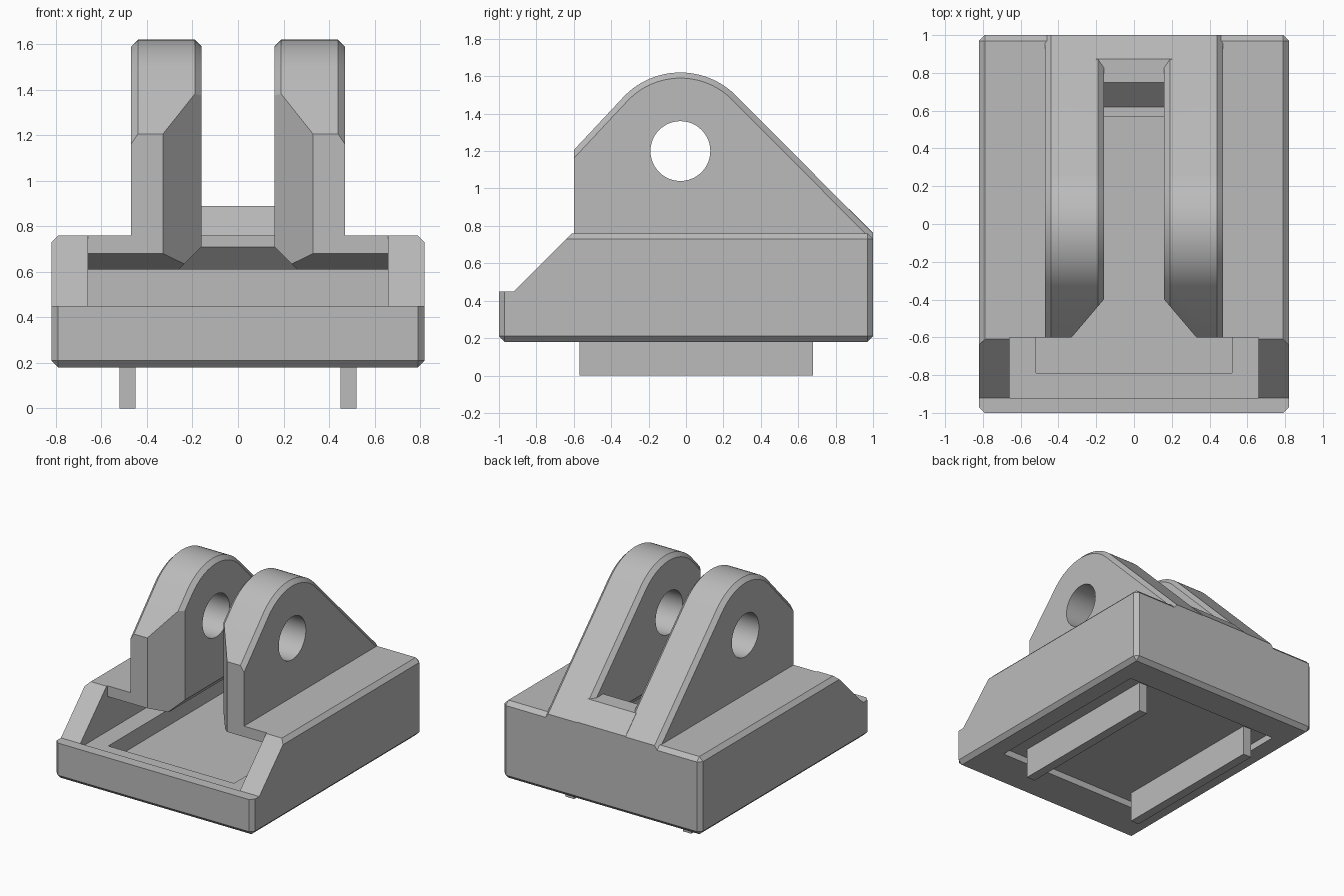
import bpy, bmesh, math

cube = bpy.data.objects.get("Cube")
if cube:
    bpy.data.objects.remove(cube, do_unlink=True)

grey = bpy.data.materials.new("plain grey")
grey.use_nodes = True
COLOUR = (0.5, 0.5, 0.5, 1)
grey.diffuse_color = COLOUR
grey.node_tree.nodes["Principled BSDF"].inputs["Base Color"].default_value = COLOUR


def make(name, bottom, top, edge_rule=None, width=0.03):
    """Solid between two matching loops, with optional chamfered edges."""
    bm = bmesh.new()
    a = [bm.verts.new(p) for p in bottom]
    b = [bm.verts.new(p) for p in top]
    n = len(a)
    bm.faces.new(a)
    bm.faces.new(b)
    for i in range(n):
        j = (i + 1) % n
        bm.faces.new((a[i], a[j], b[j], b[i]))
    bmesh.ops.recalc_face_normals(bm, faces=bm.faces)
    if edge_rule:
        edges = [e for e in bm.edges if edge_rule(e.verts[0].co, e.verts[1].co)]
        bmesh.ops.bevel(bm, geom=edges, offset=width, segments=1,
                        profile=0.5, affect='EDGES', clamp_overlap=False)
        bmesh.ops.recalc_face_normals(bm, faces=bm.faces)
    mesh = bpy.data.meshes.new(name)
    bm.to_mesh(mesh)
    bm.free()
    mesh.materials.append(grey)
    ob = bpy.data.objects.new(name, mesh)
    bpy.context.collection.objects.link(ob)
    return ob


def side_prism(name, profile, x0, x1, edge_rule=None):
    return make(name, [(x0, y, z) for y, z in profile],
                [(x1, y, z) for y, z in profile], edge_rule)


def box(name, x0, x1, y0, y1, z0, z1):
    return side_prism(name, [(y0, z0), (y1, z0), (y1, z1), (y0, z1)], x0, x1)


def combine(target, other, operation):
    """Apply a boolean and drop the tool object."""
    mod = target.modifiers.new("join", 'BOOLEAN')
    mod.operation = operation
    mod.solver = 'EXACT'
    mod.object = other
    bpy.context.view_layer.update()
    deps = bpy.context.evaluated_depsgraph_get()
    mesh = bpy.data.meshes.new_from_object(target.evaluated_get(deps))
    target.modifiers.clear()
    target.data = mesh
    bpy.data.objects.remove(other, do_unlink=True)


# Base block with sloped front cheeks and chamfered edges
def base_edges(p, q):
    mid = (p + q) / 2
    upright = abs(p.z - q.z) > 0.1 and abs(p.y - q.y) < 0.01
    underside = mid.z < 0.19
    top_sides = mid.z > 0.75 and abs(p.x - q.x) < 0.01
    top_back = mid.z > 0.75 and mid.y > 0.9
    return upright or underside or top_sides or top_back


body = side_prism("bracket_body",
                  [(-1, 0.18), (1, 0.18), (1, 0.76), (-0.61, 0.76),
                   (-0.92, 0.45), (-1, 0.45)], -0.82, 0.82, base_edges)

# Pair of rounded lugs
PIVOT_Y, PIVOT_Z, RADIUS = -0.03, 1.2, 0.42
arc = []
for i in range(25):
    t = math.radians(45 + 90 * i / 24)
    arc.append((PIVOT_Y + RADIUS * math.cos(t), PIVOT_Z + RADIUS * math.sin(t)))
lug_profile = [(-0.605, 0.65), (1, 0.65), (1, 0.76)] + arc + [(-0.605, 1.2)]


def lug_edges(p, q):
    return (abs(p.x - q.x) < 0.001 and abs(p.y - q.y) > 0.001
            and min(p.z, q.z) > 0.75)


for side in (-1, 1):
    lug = side_prism("lug", lug_profile, side * 0.16, side * 0.47, lug_edges)
    combine(body, lug, 'UNION')

# Bridge joining the lugs at the back, with a stepped ramp
bridge = side_prism("bridge", [(0.5, 0.64), (0.75, 0.89), (0.874, 0.89),
                               (1, 0.764), (1, 0.64)], -0.2, 0.2)
combine(body, bridge, 'UNION')

# Slot between the lugs and its flared lower rim
combine(body, box("slot_cutter", -0.16, 0.16, -0.75, 0.57, 0.5, 0.8), 'DIFFERENCE')


def rectangle(half, y0, y1, z):
    return [(-half, y0, z), (half, y0, z), (half, y1, z), (-half, y1, z)]


combine(body, make("flare_cutter", rectangle(0.27, -0.8, 0.68, 0.6),
                   rectangle(0.15, -0.8, 0.56, 0.72)), 'DIFFERENCE')

# Splayed mouth at the front of the slot
mouth = [(-0.415, -0.7), (0.415, -0.7), (0.16, -0.4), (-0.16, -0.4)]
combine(body, make("mouth_cutter", [(x, y, 0.5) for x, y in mouth],
                   [(x, y, 1.8) for x, y in mouth]), 'DIFFERENCE')

# Front cavity with a sloping roof lip
cavity = [(-0.92, 0.42), (0.75, 0.42), (0.75, 0.61), (-0.43, 0.61),
          (-0.6, 0.68), (-0.6, 2), (-0.96, 2), (-0.96, 0.47), (-0.92, 0.455)]
combine(body, side_prism("cavity_cutter", cavity, -0.66, 0.66), 'DIFFERENCE')

# Sunken floor above and shallow pocket below
combine(body, box("floor_cutter", -0.52, 0.52, -0.79, 0.7, 0.3, 0.5), 'DIFFERENCE')
combine(body, box("pocket_cutter", -0.66, 0.66, -0.66, 0.75, 0.1, 0.23), 'DIFFERENCE')

# Pivot hole through both lugs
circle = [(PIVOT_Y + 0.16 * math.cos(math.tau * i / 48),
           PIVOT_Z + 0.16 * math.sin(math.tau * i / 48)) for i in range(48)]
combine(body, side_prism("hole_cutter", circle, -0.6, 0.6), 'DIFFERENCE')

# Rails under the floor
for side, label in ((-1, "right"), (1, "left")):
    box(label + "_rail", side * 0.45, side * 0.52, -0.57, 0.68, 0, 0.25)

# Smooth the curved surfaces, keep the edges crisp
bpy.ops.object.select_all(action='DESELECT')
body.select_set(True)
bpy.context.view_layer.objects.active = body
bpy.ops.object.shade_smooth_by_angle(angle=math.radians(20))
